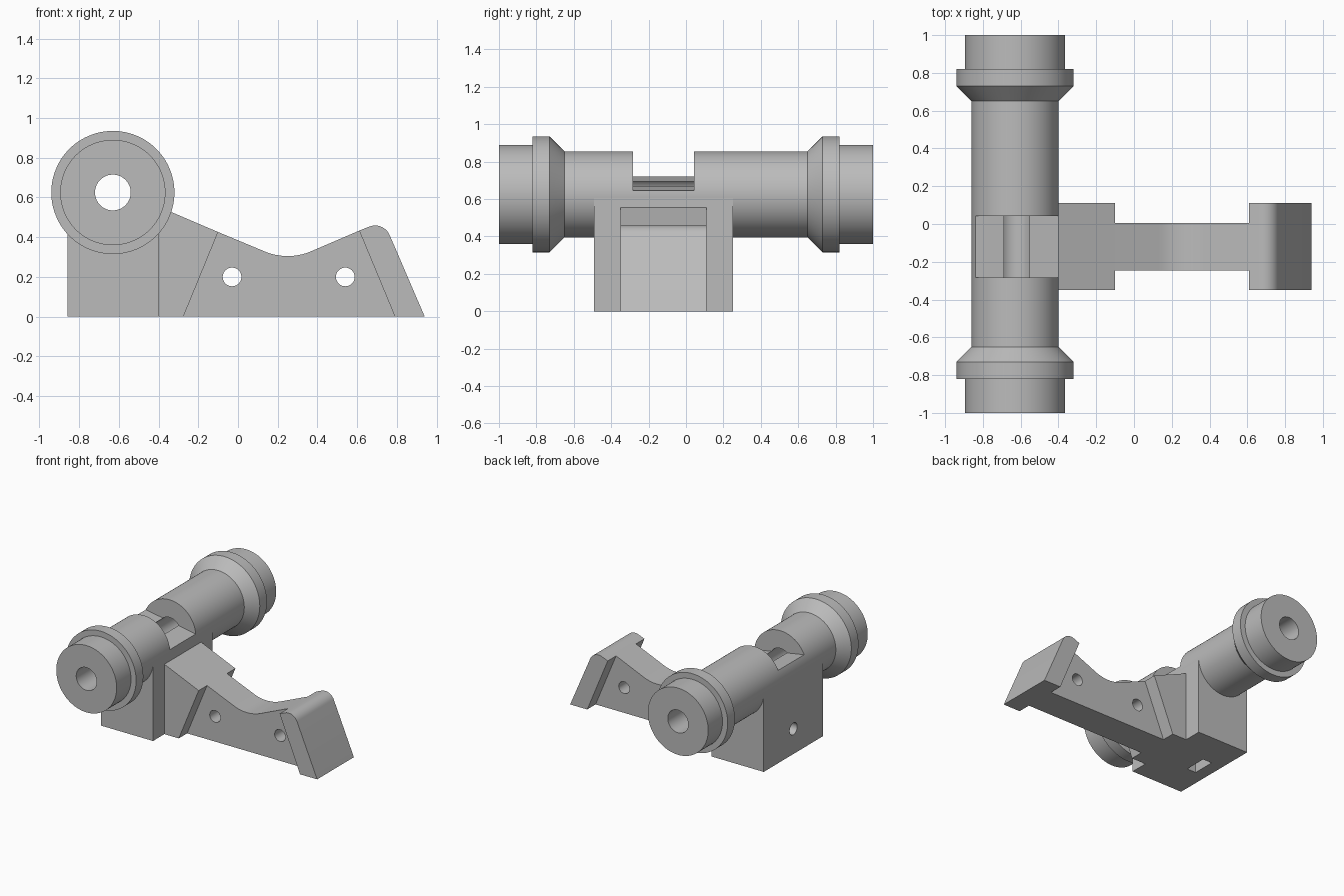
import bpy, bmesh, math
from mathutils import Matrix, Vector

if "Cube" in bpy.data.objects:
    bpy.data.objects.remove(bpy.data.objects["Cube"])

grey = bpy.data.materials.new("plain grey")
grey.use_nodes = True
grey.diffuse_color = (0.5, 0.5, 0.5, 1)
grey.node_tree.nodes["Principled BSDF"].inputs["Base Color"].default_value = (0.5, 0.5, 0.5, 1)

MID = -0.12               # centre plane of block, arm and pads
AXIS_X, AXIS_Z = -0.63, 0.625


def finish(name, bm):
    bmesh.ops.recalc_face_normals(bm, faces=bm.faces)
    mesh = bpy.data.meshes.new(name)
    bm.to_mesh(mesh)
    bm.free()
    mesh.materials.append(grey)
    obj = bpy.data.objects.new(name, mesh)
    bpy.context.collection.objects.link(obj)
    return obj


def prism(name, outline, width, y=MID):
    """Extrude an x-z outline along y, centred on y."""
    bm = bmesh.new()
    face = bm.faces.new([bm.verts.new((x, y - width / 2, z)) for x, z in outline])
    new = bmesh.ops.extrude_face_region(bm, geom=[face])["geom"]
    verts = [v for v in new if isinstance(v, bmesh.types.BMVert)]
    bmesh.ops.translate(bm, verts=verts, vec=(0, width, 0))
    return finish(name, bm)


def box(name, x0, x1, width, z0, z1):
    return prism(name, [(x0, z0), (x1, z0), (x1, z1), (x0, z1)], width)


def arc(cx, cz, r, start, end, steps):
    angles = [math.radians(start + (end - start) * i / steps) for i in range(steps + 1)]
    return [(cx + r * math.cos(a), cz + r * math.sin(a)) for a in angles]


def rod(name, x, z, r, width):
    return prism(name, arc(x, z, r, 0, 360, 48)[:-1], width)


def lathe(name, profile, steps=96):
    """Spin a closed (radius, y) profile around the barrel axis."""
    bm = bmesh.new()
    rings = []
    for i in range(steps):
        a = math.tau * i / steps
        rings.append([bm.verts.new((AXIS_X + r * math.cos(a), y, AXIS_Z + r * math.sin(a)))
                      for r, y in profile])
    n = len(profile)
    for i in range(steps):
        a, b = rings[i], rings[(i + 1) % steps]
        for j in range(n):
            k = (j + 1) % n
            bm.faces.new((a[j], a[k], b[k], b[j]))
    return finish(name, bm)


def cut(obj, *cutters):
    bpy.context.view_layer.objects.active = obj
    for cutter in cutters:
        mod = obj.modifiers.new("cut", "BOOLEAN")
        mod.operation = "DIFFERENCE"
        mod.solver = "EXACT"
        mod.object = cutter
        bpy.ops.object.modifier_apply(modifier=mod.name)
        bpy.data.objects.remove(cutter)


# Hollow barrel with a flange and collar at each end
half = [(0.23, 0.65), (0.31, 0.73), (0.31, 0.82), (0.265, 0.82), (0.265, 1), (0.09, 1)]
barrel = lathe("barrel", half + [(r, -y) for r, y in reversed(half)])

# Sloping notch across the top of the barrel
cut(barrel, prism("notch_cutter", [(-1, 0.748), (-0.3, 0.627), (-0.3, 1), (-1, 1)], 0.325))

# Mounting block with a bolt hole and a nut slot
block = box("mounting_block", -0.859, -0.401, 0.745, 0, 0.62)
bm = bmesh.new()
place = Matrix.Translation(Vector((-0.7, MID, 0.2))) @ Matrix.Rotation(math.pi / 2, 4, "Y")
bmesh.ops.create_cone(bm, cap_ends=True, segments=48, radius1=0.047, radius2=0.047,
                      depth=0.4, matrix=place)
cut(block,
    rod("bore_cutter", AXIS_X, AXIS_Z, 0.12, 2),
    finish("bolt_cutter", bm),
    box("nut_cutter", -0.76, -0.68, 0.18, -0.1, 0.29))

# Arm with a curved saddle and two cross holes
saddle = arc(0.25, 0.605, 0.3, 293.3, 246.7, 16)
arm = prism("arm", [(-0.275, 0), (0.79, 0), (0.61, 0.433)] + saddle + [(-0.10, 0.426)], 0.25)
cut(arm, *[rod("cross_hole_cutter", x, 0.2, 0.047, 1) for x in (-0.03, 0.54)])

# Wide pads at both ends of the arm
inner_pad = prism("inner_pad", [(-0.402, 0), (-0.275, 0), (-0.10, 0.426), (-0.402, 0.555)], 0.46)
tip = arc(0.69, 0.379, 0.08, 23.3, 113.3, 12)
outer_pad = prism("outer_pad", [(0.79, 0), (0.94, 0)] + tip + [(0.61, 0.433)], 0.46)

# Smooth the round surfaces, keep the edges sharp
bpy.ops.object.select_all(action="DESELECT")
for obj in (barrel, block, arm, inner_pad, outer_pad):
    obj.select_set(True)
bpy.context.view_layer.objects.active = barrel
bpy.ops.object.shade_smooth_by_angle(angle=math.radians(25))
